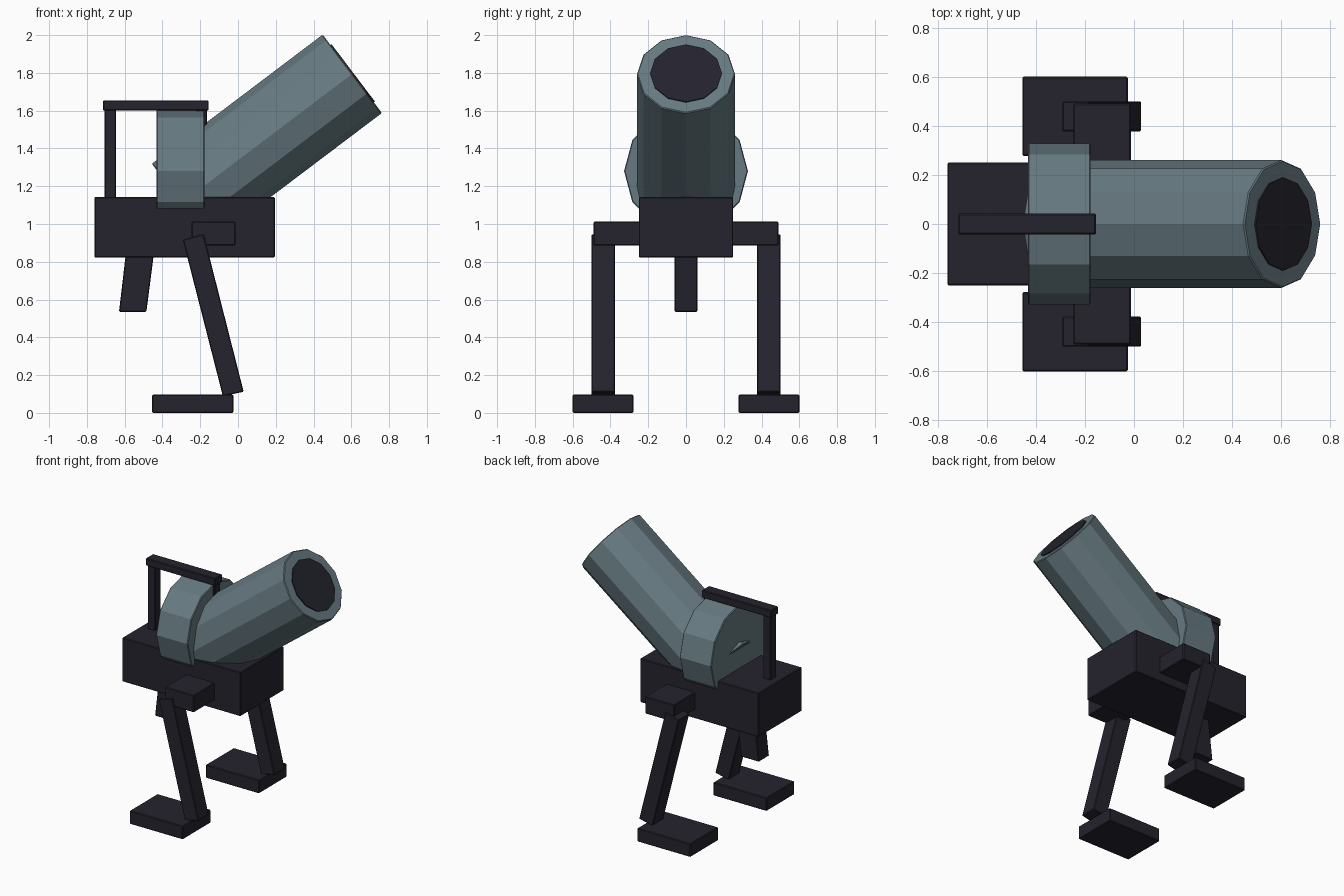
import bpy, math
from mathutils import Vector

if "Cube" in bpy.data.objects:
    bpy.data.objects.remove(bpy.data.objects["Cube"])


def material(name, rgb):
    m = bpy.data.materials.new(name)
    m.diffuse_color = (*rgb, 1)
    m.use_nodes = True
    m.node_tree.nodes["Principled BSDF"].inputs["Base Color"].default_value = m.diffuse_color
    return m


DARK = material("dark_navy", (0.018, 0.017, 0.027))
STEEL = material("steel_blue_grey", (0.135, 0.195, 0.222))


def finish(obj, name, mat, bevel=0.005):
    obj.name = name
    obj.data.materials.append(mat)
    if bevel:
        b = obj.modifiers.new("soft_edges", 'BEVEL')
        b.width = bevel
        b.segments = 1
        b.limit_method = 'ANGLE'
        b.angle_limit = math.radians(40)
    return obj


def prism(name, profile, y0, y1, mat):
    """Extrude a side profile of (x, z) points from y0 to y1."""
    n = len(profile)
    verts = [(x, y, z) for y in (y0, y1) for x, z in profile]
    faces = [tuple(range(n)), tuple(range(2 * n - 1, n - 1, -1))]
    faces += [(i, i + n, (i + 1) % n + n, (i + 1) % n) for i in range(n)]
    mesh = bpy.data.meshes.new(name)
    mesh.from_pydata(verts, [], faces)
    obj = bpy.data.objects.new(name, mesh)
    bpy.context.collection.objects.link(obj)
    return finish(obj, name, mat)


def box(name, x0, x1, y0, y1, z0, z1):
    return prism(name, [(x0, z0), (x1, z0), (x1, z1), (x0, z1)], y0, y1, DARK)


def tube(name, start, end, radius, mat, bevel=0.005):
    """Twelve-sided cylinder between two points, lying in the xz plane."""
    a, b = Vector(start), Vector(end)
    d = b - a
    bpy.ops.mesh.primitive_cylinder_add(
        vertices=12, radius=radius, depth=d.length, location=(a + b) / 2,
        rotation=(0, math.atan2(d.x, d.z), 0))
    return finish(bpy.context.object, name, mat, bevel)


# Body and tail
box("body", -0.76, 0.195, -0.25, 0.25, 0.823, 1.143)
prism("tail_strut", [(-0.63, 0.535), (-0.485, 0.535), (-0.443, 0.86), (-0.592, 0.86)],
      -0.06, 0.06, DARK)

# Barrel, muzzle opening and collar
muzzle = Vector((0.605, 0, 1.795))
axis = Vector((0.798, 0, 0.603)).normalized()
tube("barrel", muzzle - axis * 1.134, muzzle, 0.26, STEEL)
tube("muzzle_opening", muzzle - axis * 0.02, muzzle + axis * 0.007, 0.19, DARK, 0)
tube("collar", (-0.432, 0, 1.28), (-0.177, 0, 1.28), 0.328, STEEL)

# Carrying handle
box("handle_bar", -0.715, -0.155, -0.042, 0.042, 1.6, 1.655)
box("handle_rear_post", -0.706, -0.645, -0.035, 0.035, 1.13, 1.61)
box("handle_front_post", -0.225, -0.165, -0.035, 0.035, 1.3, 1.61)

# Hips, legs and feet on both sides
for side, s in (("left", 1), ("right", -1)):
    def span(a, b):
        return sorted((s * a, s * b))
    box(side + "_hip", -0.247, -0.013, *span(0.2, 0.49), 0.887, 1.012)
    prism(side + "_leg", [(-0.08, 0.088), (0.03, 0.112), (-0.182, 0.947), (-0.292, 0.917)],
          *span(0.377, 0.5), DARK)
    box(side + "_foot", -0.455, -0.025, *span(0.278, 0.6), 0.0, 0.097)
